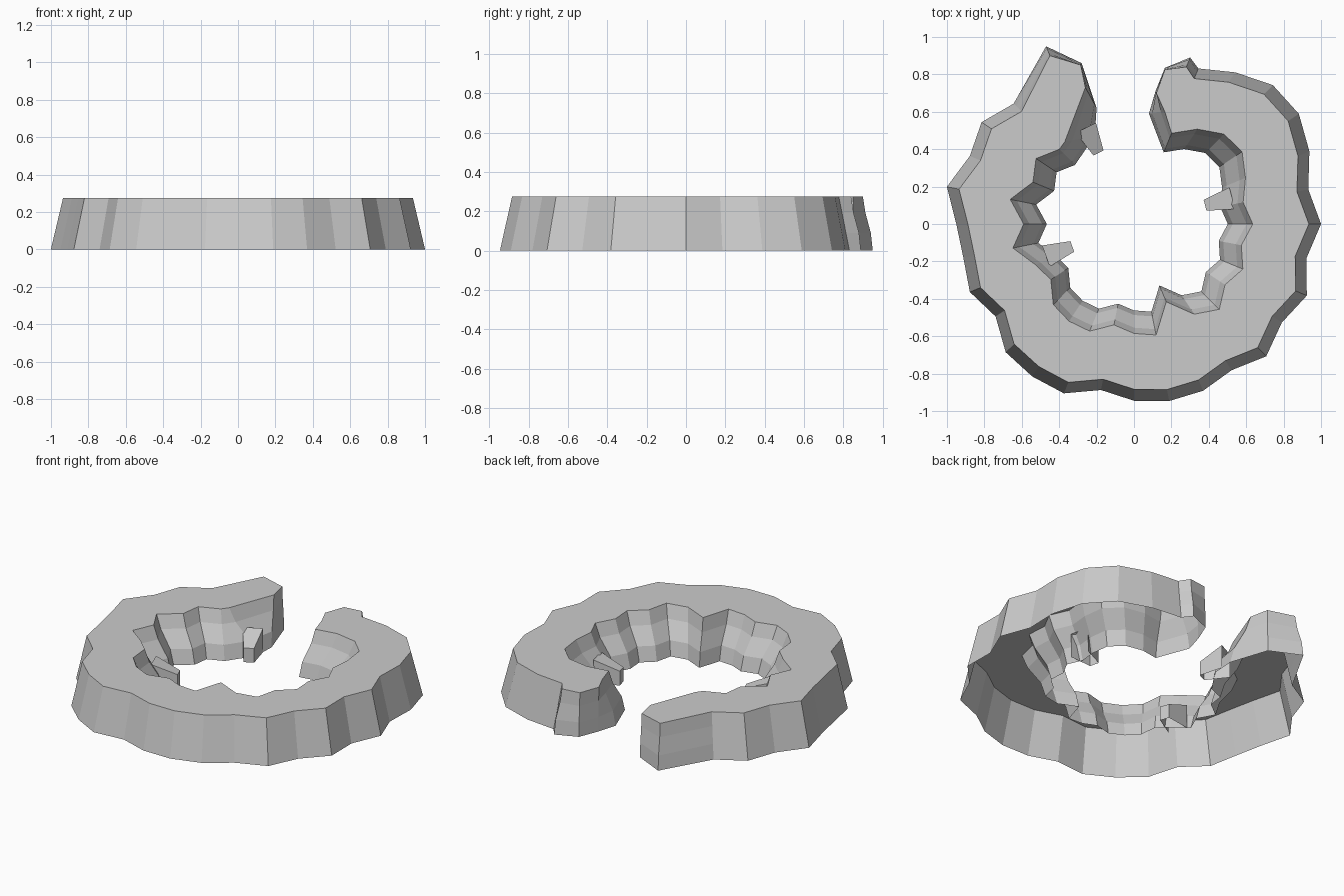
import bpy, bmesh
from math import radians, cos, sin
from mathutils import Vector

if "Cube" in bpy.data.objects:
    bpy.data.objects.remove(bpy.data.objects["Cube"])

HEIGHT = 0.275
STEP = 11.25          # the ring is cut into 32 equal sectors
TOP_SCALE = 0.935     # outer wall leans in towards the top
FOOT_SCALE = 0.79     # inner wall leans in towards the foot

# jagged radius per sector: outer foot (from 135 deg, counter-clockwise)
# and inner rim (from 67.5 deg, clockwise)
outer_radii = [.91, .98, .95, 1.02, .95, .93, .95, .89, .97, .98, .98, .905, .945,
               .965, .965, .94, 1.0, .95, 1.0, .94, 1.0, .95, 1.015, 1.06, 1.05, .975, .90]
inner_radii = [.525, .61, .68, .695, .645, .595, .635, .585, .63, .585, .645, .58, .45,
               .605, .585, .55, .62, .625, .61, .535, .57, .66, .59, .675, .585, .63, .565]

# ends of the crescent: top x, y and foot x, y
right_tip = [(.28, .84, .30, .89), (.165, .825, .165, .835),
             (.12, .70, .115, .71), (.165, .60, .08, .59)]
left_tip = [(-.37, .44, -.21, .47), (-.26, .73, -.20, .62),
            (-.285, .85, -.28, .86), (-.45, .90, -.47, .95)]

# wall levels: height fraction and how far the ledged inner wall has come out
levels = [(1, 0), (.7, .25), (.33, .8), (0, 1)]


def polar(r, deg):
    return Vector((r * cos(radians(deg)), r * sin(radians(deg))))


def add_object(name, bm):
    bmesh.ops.recalc_face_normals(bm, faces=bm.faces)
    mesh = bpy.data.meshes.new(name)
    bm.to_mesh(mesh)
    bm.free()
    bpy.context.collection.objects.link(bpy.data.objects.new(name, mesh))


# closed outline of (top, foot, ledged) running round outer, tip, inner, tip
outline = []
for i, r in enumerate(outer_radii):
    foot = polar(r, 135 + i * STEP)
    outline.append((foot * TOP_SCALE, foot, False))
outline += [(Vector(p[:2]), Vector(p[2:]), True) for p in right_tip]
for i, r in enumerate(inner_radii):
    rim = polar(r, 67.5 - i * STEP)
    outline.append((rim, rim * FOOT_SCALE, True))
outline += [(Vector(p[:2]), Vector(p[2:]), True) for p in left_tip]

# crescent cliff: flat plateau, walls all round, open underside
bm = bmesh.new()
rings = []
for h, ledge in levels:
    ring = []
    for top, foot, ledged in outline:
        p = top.lerp(foot, ledge if ledged else 1 - h)
        ring.append(bm.verts.new((p.x, p.y, h * HEIGHT)))
    rings.append(ring)
bm.faces.new(rings[0])
n = len(outline)
for up, low in zip(rings, rings[1:]):
    for i in range(n):
        j = (i + 1) % n
        bm.faces.new((up[i], low[i], low[j], up[j]))
add_object("crescent_cliff", bm)


# small rocks jutting from the inner wall
def rock(x, y):
    tip = Vector((x, y))
    out = tip.normalized()
    side = Vector((-out.y, out.x))
    bm = bmesh.new()
    plan = [(tip - side * .03, .09), (tip + side * .03, .09),
            (tip + out * .15 + side * .06, .15), (tip + out * .15 - side * .06, .15)]
    low = [bm.verts.new((p.x, p.y, 0)) for p, z in plan]
    high = [bm.verts.new((p.x, p.y, z)) for p, z in plan]
    bm.faces.new(high)
    for i in range(3):
        k = (i + 3) % 4
        bm.faces.new((low[k], low[(k + 1) % 4], high[(k + 1) % 4], high[k]))
    add_object("inner_rock", bm)


for x, y in [(.38, .10), (-.33, -.12), (-.19, .38)]:
    rock(x, y)
